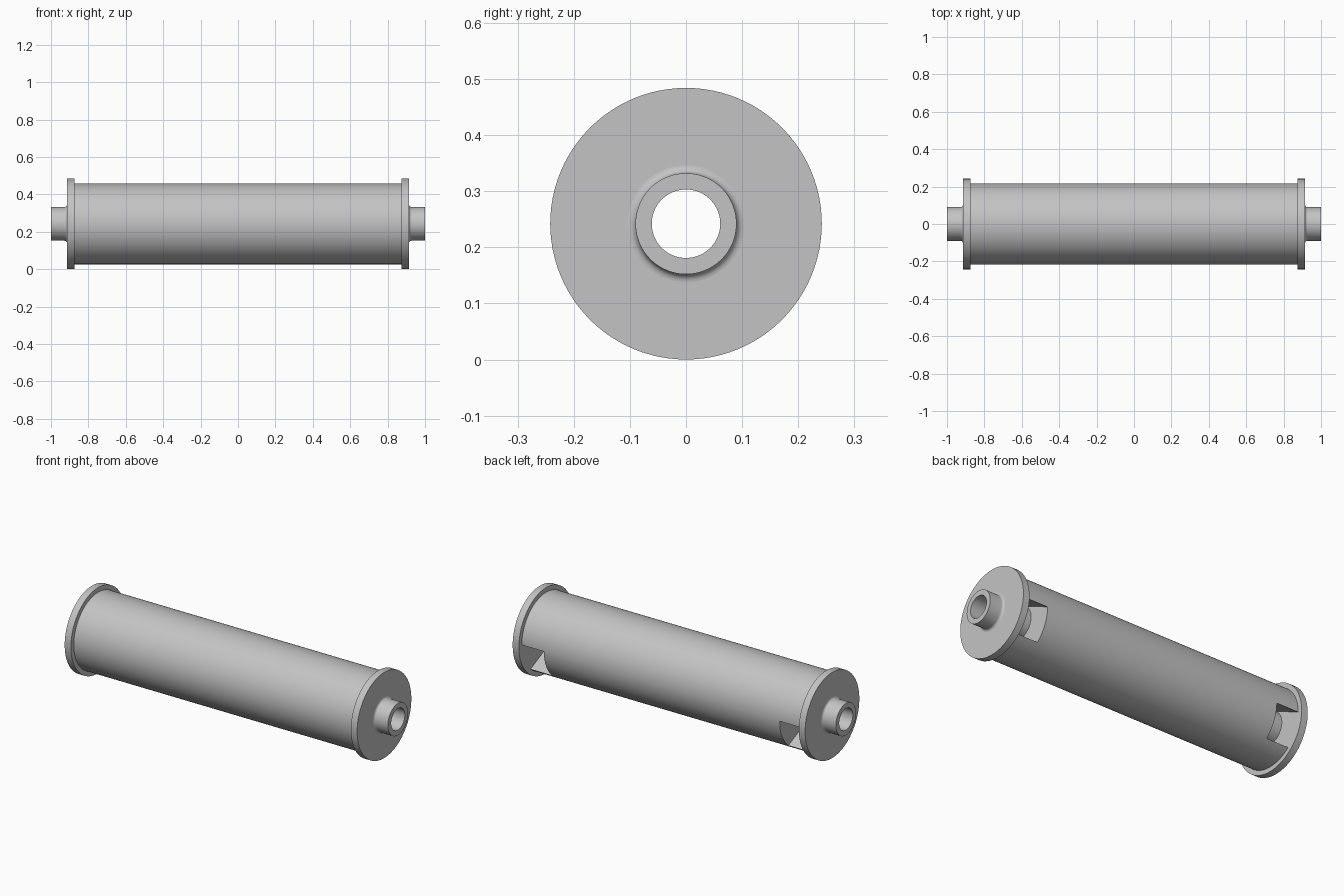
import bpy, bmesh, math
from mathutils import Matrix, Vector

cube = bpy.data.objects.get("Cube")
if cube:
    bpy.data.objects.remove(cube, do_unlink=True)

AXIS_Z = 0.242
BODY_R, FLANGE_R, SHAFT_R, BORE_R = 0.216, 0.242, 0.09, 0.061
INNER_X, OUTER_X = 0.875, 0.914

grey = bpy.data.materials.new("plain_grey")
grey.use_nodes = True
colour = (0.55, 0.55, 0.55, 1)
grey.diffuse_color = colour
grey.node_tree.nodes["Principled BSDF"].inputs["Base Color"].default_value = colour


def finish(name, bm):
    bmesh.ops.recalc_face_normals(bm, faces=bm.faces)
    mesh = bpy.data.meshes.new(name)
    bm.to_mesh(mesh)
    bm.free()
    mesh.materials.append(grey)
    obj = bpy.data.objects.new(name, mesh)
    obj.location.z = AXIS_Z
    bpy.context.collection.objects.link(obj)
    return obj


def smooth(obj):
    bpy.ops.object.select_all(action='DESELECT')
    obj.select_set(True)
    bpy.context.view_layer.objects.active = obj
    bpy.ops.object.shade_smooth_by_angle(angle=math.radians(30))


def lathe(name, profile, steps=96):
    """Revolve a closed (x, radius) profile around the x axis."""
    bm = bmesh.new()
    verts = [bm.verts.new((x, 0, r)) for x, r in profile]
    edges = [bm.edges.new((v, verts[i - 1])) for i, v in enumerate(verts)]
    bmesh.ops.spin(bm, geom=verts + edges, cent=(0, 0, 0), axis=(1, 0, 0),
                   angle=math.tau, steps=steps, use_merge=True)
    bmesh.ops.remove_doubles(bm, verts=bm.verts, dist=1e-5)
    return finish(name, bm)


def ring(name, x0, x1, outer, inner):
    return lathe(name, [(x0, inner), (x0, outer), (x1, outer), (x1, inner)])


# Roller body
body = ring("roller_body", -INNER_X, INNER_X, BODY_R, SHAFT_R - 0.003)

# Access pockets beside each flange, tilted below the back
for side in (-1, 1):
    bm = bmesh.new()
    bmesh.ops.create_cube(bm, size=1)
    bmesh.ops.transform(bm, matrix=Matrix.Diagonal((0.15, 0.3, 0.184, 1)), verts=bm.verts)
    bmesh.ops.translate(bm, vec=Vector((side * 0.812, 0.15, 0)), verts=bm.verts)
    bmesh.ops.rotate(bm, cent=(0, 0, 0), verts=bm.verts,
                     matrix=Matrix.Rotation(math.radians(-25), 3, 'X'))
    cutter = finish("pocket_cutter", bm)
    cutter.hide_render = True
    cut = body.modifiers.new("pocket", 'BOOLEAN')
    cut.operation, cut.solver, cut.object = 'DIFFERENCE', 'EXACT', cutter
    bpy.context.view_layer.objects.active = body
    bpy.ops.object.modifier_apply(modifier=cut.name)
    bpy.data.objects.remove(cutter, do_unlink=True)
smooth(body)

# End flanges
for side, name in ((-1, "right_flange"), (1, "left_flange")):
    smooth(ring(name, side * INNER_X, side * OUTER_X, FLANGE_R, SHAFT_R - 0.003))

# Hollow shaft with a small fillet where it leaves each flange
fillet = 0.014
half = [(1, BORE_R), (1, SHAFT_R)]
for i in range(7):
    a = i / 6 * math.pi / 2
    half.append((OUTER_X + fillet * (1 - math.sin(a)),
                 SHAFT_R + fillet * (1 - math.cos(a))))
half += [(OUTER_X - 0.01, SHAFT_R + fillet), (OUTER_X - 0.01, SHAFT_R)]
smooth(lathe("hollow_shaft", half + [(-x, r) for x, r in reversed(half)]))
